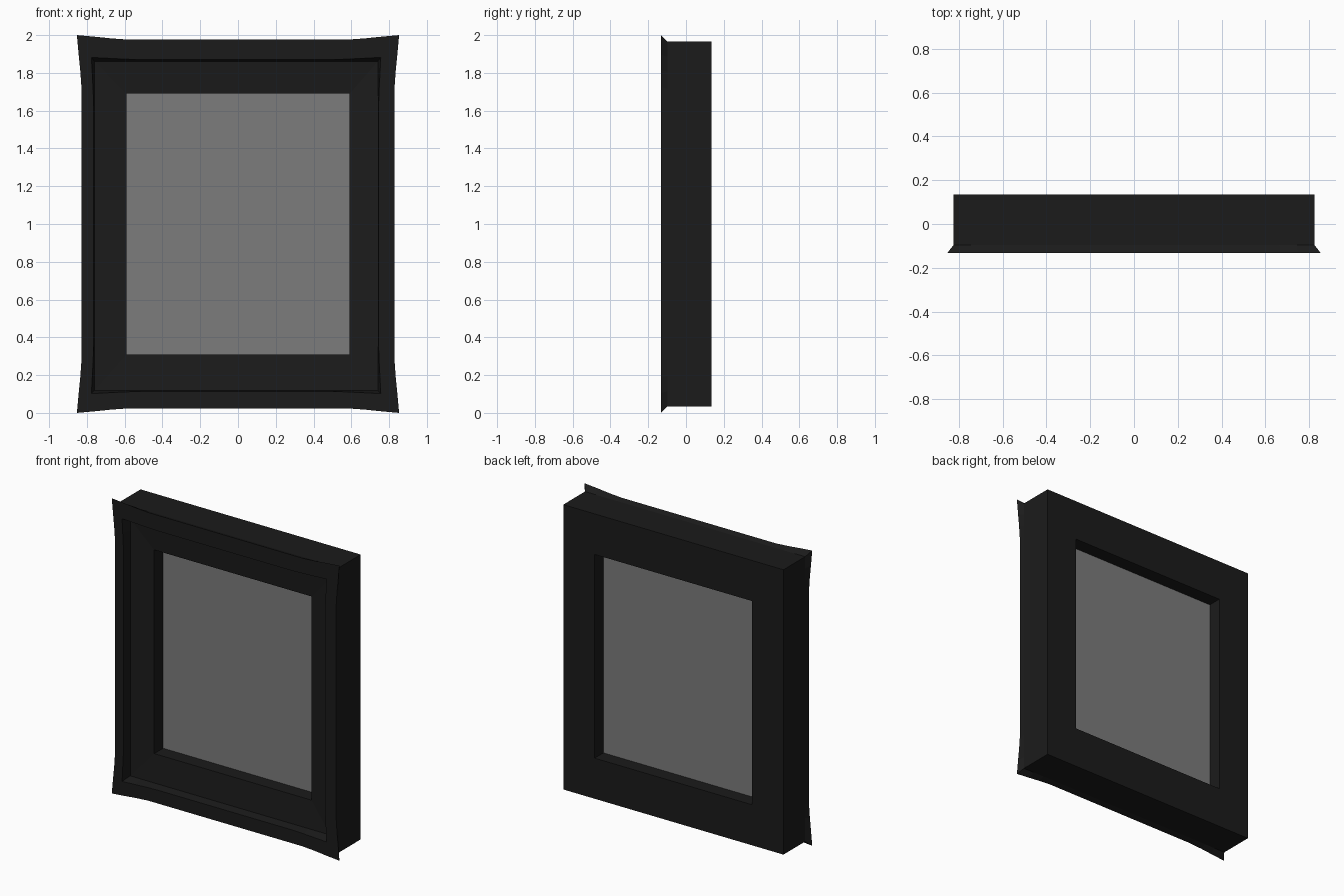
import bpy, bmesh

if "Cube" in bpy.data.objects:
    bpy.data.objects.remove(bpy.data.objects["Cube"])


def material(name, rgba):
    m = bpy.data.materials.new(name)
    m.diffuse_color = rgba
    m.use_nodes = True
    m.node_tree.nodes["Principled BSDF"].inputs["Base Color"].default_value = m.diffuse_color
    return m


def side(half, other, flare):
    """(along, outward) points of one side, from -corner to just before +corner."""
    pts = []
    for sign, dists in ((-1, (0, .08, .16, .25)), (1, (.25, .16, .08))):
        for d in dists:
            f = flare * (1 - d / .25) ** 1.3
            pts.append((sign * (half - d + flare * (d == 0)), other + f))
    return pts


def ring(bm, hw, hh, y, flare, cx=0, cz=1):
    """Rectangular loop whose corners flare outward."""
    co = [(a, -o) for a, o in side(hw, hh, flare)]
    co += [(o, a) for a, o in side(hh, hw, flare)]
    co += [(-a, o) for a, o in side(hw, hh, flare)]
    co += [(-o, -a) for a, o in side(hh, hw, flare)]
    return [bm.verts.new((x + cx, y, z + cz)) for x, z in co]


# Frame: one closed cross-section swept round the rectangle
profile = [
    (.825, .965, .135, 0),                    # back outer edge
    (.825, .965, -.097, 0),                   # start of flared rim
    (.829, .976, -.133, .024),                # flared front edge
    (.754, .878, -.133, .012, -.01, .992),    # inner lip
    (.75, .871, -.068, 0, -.01, .99),         # recess
    (.59, .69, -.054, 0),                     # opening front
    (.59, .69, .135, 0),                      # opening back
]
bm = bmesh.new()
rings = [ring(bm, *p) for p in profile]
for a, b in zip(rings, rings[1:] + rings[:1]):
    n = len(a)
    for i in range(n):
        j = (i + 1) % n
        bm.faces.new((a[i], a[j], b[j], b[i]))
bmesh.ops.recalc_face_normals(bm, faces=bm.faces)
mesh = bpy.data.meshes.new("window_frame")
bm.to_mesh(mesh)
bm.free()
frame = bpy.data.objects.new("window_frame", mesh)
bpy.context.collection.objects.link(frame)
mesh.materials.append(material("dark_frame", (.011, .011, .011, 1)))

# Glass pane: a single sheet
bpy.ops.mesh.primitive_plane_add(size=1, location=(0, .041, 1), rotation=(1.570796, 0, 0))
glass = bpy.context.object
glass.name = "glass_pane"
glass.scale = (1.18, 1.38, 1)
glass.data.materials.append(material("tinted_glass", (.2, .2, .2, .7)))
